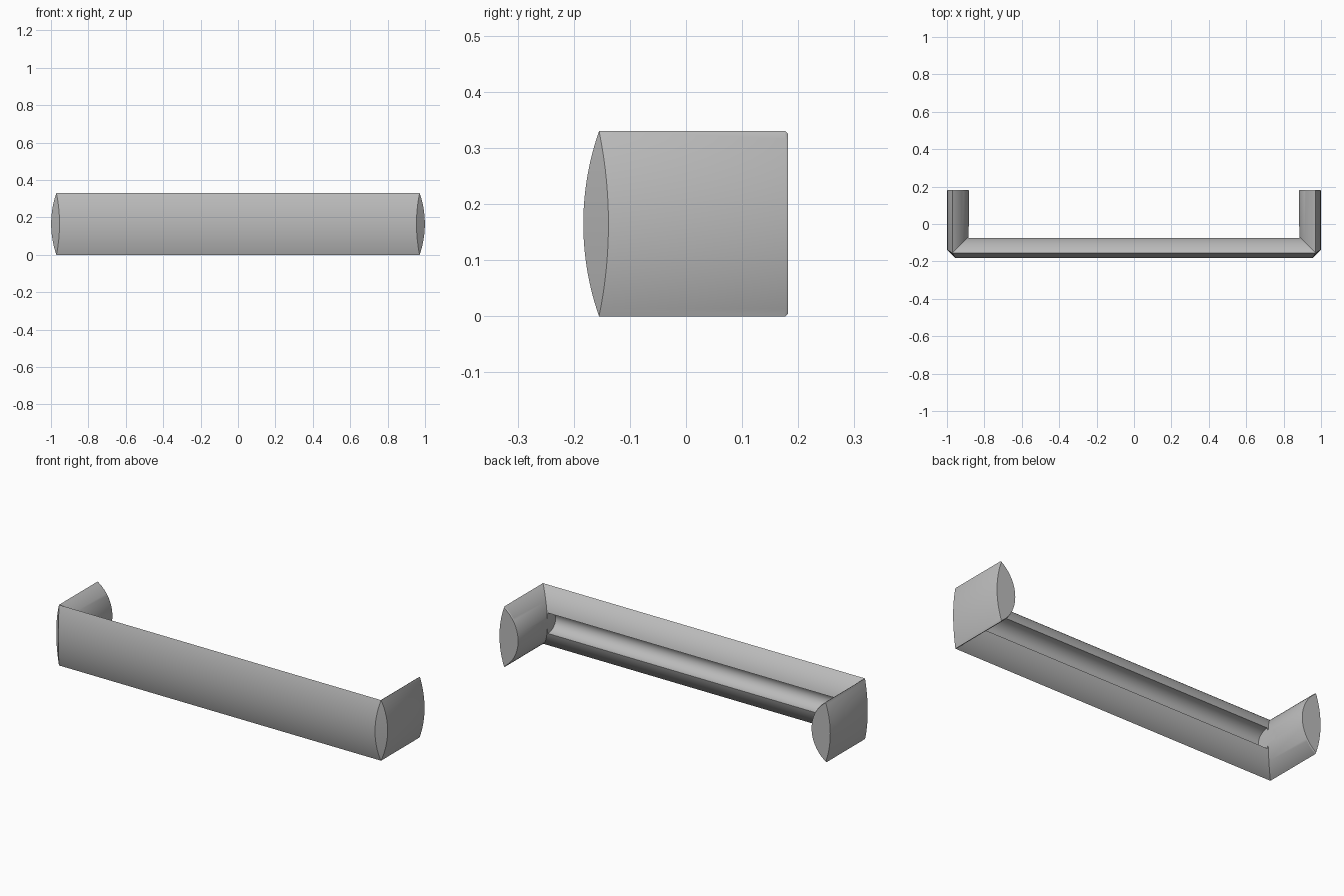
import bpy, bmesh, math
from mathutils import Matrix

cube = bpy.data.objects.get("Cube")
if cube:
    bpy.data.objects.remove(cube, do_unlink=True)

# One plain grey metal
metal = bpy.data.materials.new("grey metal")
metal.use_nodes = True
grey = (0.5, 0.5, 0.5, 1)
metal.diffuse_color = grey
metal.node_tree.nodes["Principled BSDF"].inputs["Base Color"].default_value = grey

HALF = 0.165                     # half height of the section
EDGE_X, EDGE_Y = 0.971, -0.155   # where the sharp rims run
BACK = 0.182                     # mounting ends
OUT, INN = 0.028, 0.088          # outer and inner bulge


def make_object(name, bm):
    bmesh.ops.recalc_face_normals(bm, faces=bm.faces)
    mesh = bpy.data.meshes.new(name)
    bm.to_mesh(mesh)
    bm.free()
    mesh.materials.append(metal)
    obj = bpy.data.objects.new(name, mesh)
    bpy.context.collection.objects.link(obj)
    return obj


def arc(depth, steps):
    """Circular arc from the bottom rim to the top rim, as (offset, z)."""
    r = (HALF ** 2 + depth ** 2) / (2 * abs(depth))
    a = math.asin(HALF / r)
    sign = math.copysign(1, depth)
    pts = []
    for i in range(steps + 1):
        t = -a + 2 * a * i / steps
        pts.append((sign * (r * math.cos(t) - r * math.cos(a)), HALF + r * math.sin(t)))
    return pts


# Lens-shaped section: shallow outside, deep inside
profile = arc(OUT, 24) + arc(-INN, 32)[-2:0:-1]


def half_path(d, z):
    """Path of one section point from the mounting end round the corner."""
    x, y = EDGE_X + d, EDGE_Y - d
    cut = 1.6 * max(d, 0)
    inset = 0.97
    mid = EDGE_X - 0.03
    return [(mid + (x - mid) * inset, BACK, HALF + (z - HALF) * inset),
            (x, BACK - 0.005, z), (x, y + cut, z), (x - cut, y, z)]


# Handle: loft the section along leg, mitred corner, bar and other leg
bm = bmesh.new()
paths = []
for d, z in profile:
    side = half_path(d, z)
    points = side + [(-x, y, h) for x, y, h in reversed(side)]
    paths.append([bm.verts.new(p) for p in points])
for i, path in enumerate(paths):
    following = paths[(i + 1) % len(paths)]
    for k in range(len(path) - 1):
        bm.faces.new((path[k], path[k + 1], following[k + 1], following[k]))
for end in (0, -1):
    bm.faces.new([p[end] for p in paths])
bmesh.ops.remove_doubles(bm, verts=bm.verts, dist=0.0001)
handle = make_object("handle", bm)

# Finger groove along the inner side of the bar
bm = bmesh.new()
bmesh.ops.create_cone(bm, cap_ends=True, segments=48, radius1=1, radius2=1, depth=1.77,
                      matrix=Matrix.Translation((0, -0.076, HALF))
                      @ Matrix.Diagonal((1, 0.065, 0.056, 1))
                      @ Matrix.Rotation(math.pi / 2, 4, 'Y'))
groove = make_object("groove_cutter", bm)
groove.hide_render = True
groove.hide_set(True)

mod = handle.modifiers.new("groove", 'BOOLEAN')
mod.operation = 'DIFFERENCE'
mod.solver = 'EXACT'
mod.object = groove
bpy.ops.object.select_all(action='DESELECT')
bpy.context.view_layer.objects.active = handle
handle.select_set(True)
bpy.ops.object.modifier_apply(modifier=mod.name)
bpy.data.objects.remove(groove, do_unlink=True)
bpy.ops.object.shade_smooth_by_angle(angle=math.radians(25))
